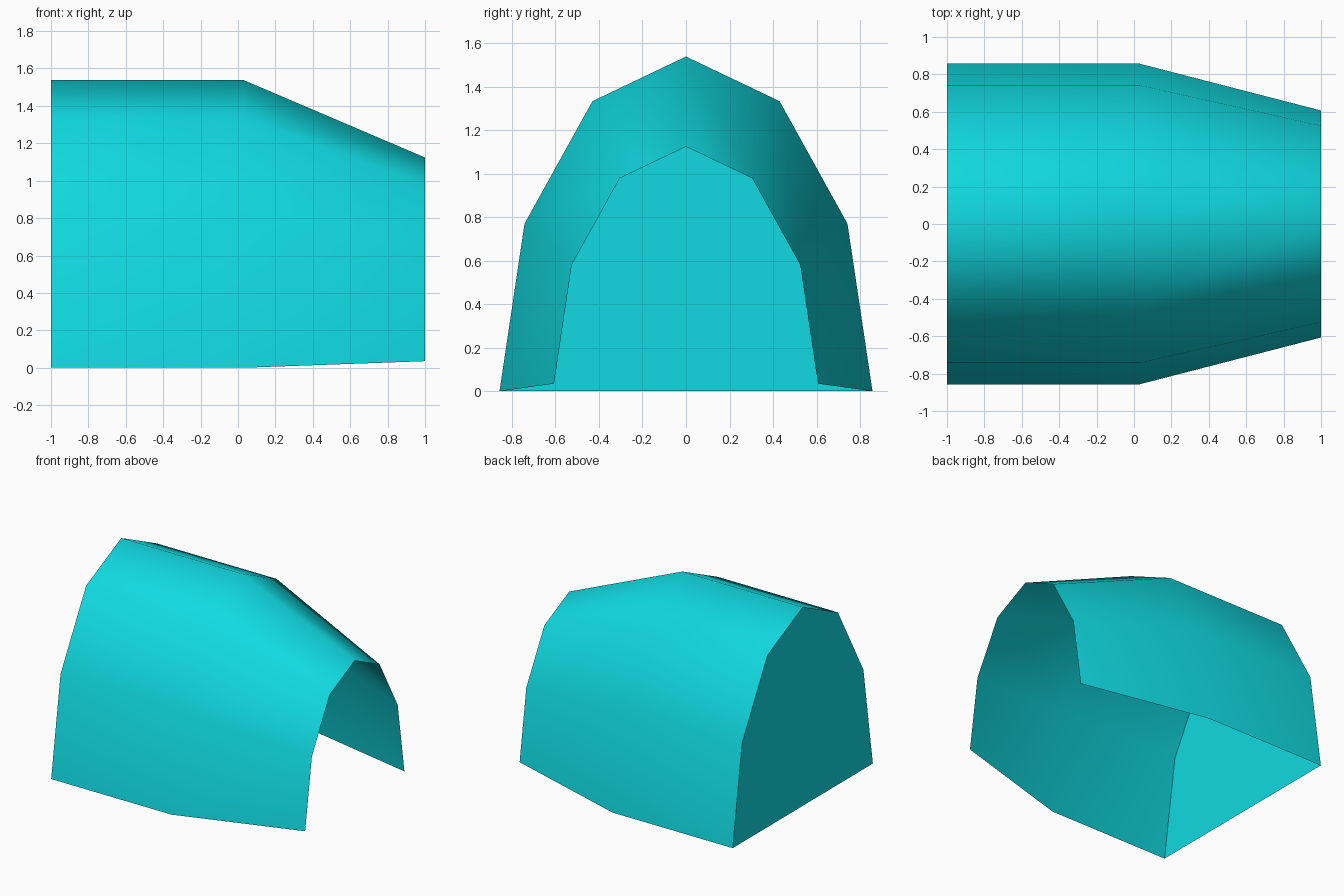
import bpy
import bmesh
import math

cube = bpy.data.objects.get("Cube")
if cube:
    bpy.data.objects.remove(cube, do_unlink=True)

turquoise = bpy.data.materials.new("turquoise")
turquoise.use_nodes = True
colour = (0.005, 0.7, 0.75, 1)
turquoise.diffuse_color = colour
turquoise.node_tree.nodes["Principled BSDF"].inputs["Base Color"].default_value = colour

# Arch outline (y, z), mirrored about the ridge
half = [(-0.857, 0), (-0.742, 0.77), (-0.43, 1.333)]
arch = half + [(0, 1.538)] + [(-y, z) for y, z in reversed(half)]

# Sections along the hood: x, scale, lift
sections = [(-1, 1, 0), (0.03, 1, 0), (1, 0.708, 0.035)]


def ring(bm, x, scale, lift):
    return [bm.verts.new((x, y * scale, z * scale + lift)) for y, z in arch]


def finish(bm, name):
    mesh = bpy.data.meshes.new(name)
    bm.to_mesh(mesh)
    bm.free()
    mesh.materials.append(turquoise)
    obj = bpy.data.objects.new(name, mesh)
    bpy.context.collection.objects.link(obj)
    return obj


# Arched shell, open below and at the narrow end
bm = bmesh.new()
rings = [ring(bm, *s) for s in sections]
for a, b in zip(rings, rings[1:]):
    for i in range(len(arch) - 1):
        bm.faces.new((a[i], b[i], b[i + 1], a[i + 1]))
shell = finish(bm, "arched_shell")
bpy.ops.object.select_all(action="DESELECT")
shell.select_set(True)
bpy.context.view_layer.objects.active = shell
bpy.ops.object.shade_smooth_by_angle(angle=math.radians(60))

# Flat wall closing the wide end, facing outward
bm = bmesh.new()
wall = bm.faces.new(ring(bm, *sections[0]))
wall.normal_update()
if wall.normal.x > 0:
    wall.normal_flip()
finish(bm, "end_wall")
